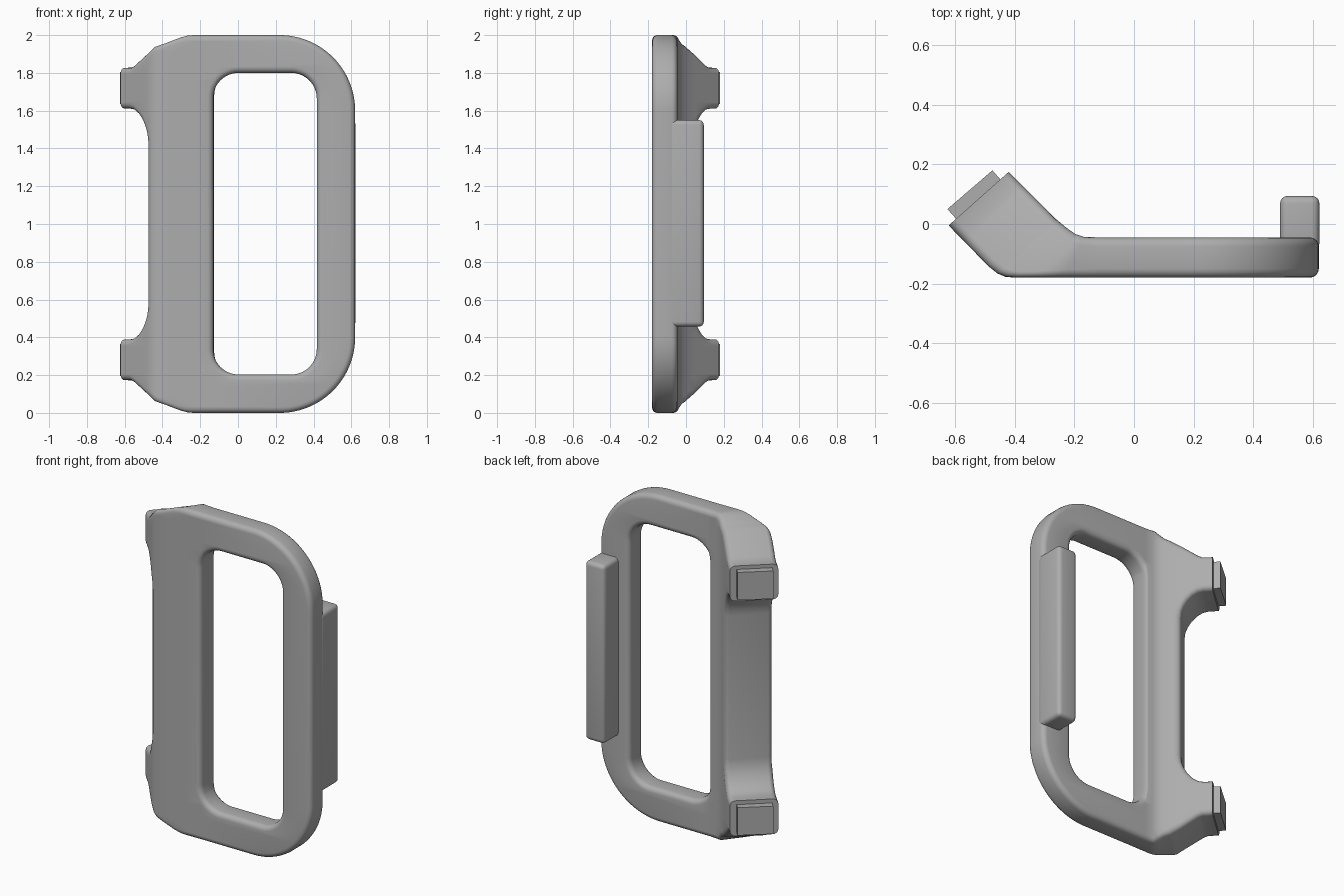
import bpy, bmesh, math
from mathutils import Vector

cube = bpy.data.objects.get("Cube")
if cube:
    bpy.data.objects.remove(cube)

grey = bpy.data.materials.new("plain_grey")
grey.use_nodes = True
colour = (0.42, 0.42, 0.42, 1)
grey.diffuse_color = colour
grey.node_tree.nodes["Principled BSDF"].inputs["Base Color"].default_value = colour

THICK, ROUND, END = 0.135, 0.03, -0.675

# Plan of the frame: outline position u, front point x y, back point x y
PLAN = [
    (END, -0.622, -0.005, -0.42, 0.175),
    (-0.49, -0.487, -0.143, -0.294, 0.049),
    (-0.455, -0.458, -0.166, -0.26, 0.015),
    (-0.43, -0.432, -0.177, -0.242, 0.0),
    (-0.40, -0.40, -0.18, -0.225, -0.014),
    (-0.32, -0.32, -0.18, -0.198, -0.033),
    (-0.23, -0.23, -0.18, -0.168, -0.043),
    (-0.12, -0.12, -0.18, -0.12, -0.045),
    (0.7, 0.7, -0.18, 0.7, -0.045),
]


def arc(cx, cz, r, start, steps=14):
    """Quarter turn, counter-clockwise."""
    angles = [math.radians(start + 90 * i / steps) for i in range(steps + 1)]
    return [(cx + r * math.cos(a), cz + r * math.sin(a)) for a in angles]


def rounded_rect(x0, x1, z0, z1, r):
    return (arc(x1 - r, z1 - r, r, 0) + arc(x0 + r, z1 - r, r, 90)
            + arc(x0 + r, z0 + r, r, 180) + arc(x1 - r, z0 + r, r, 270))


def wrap(u, depth, z):
    """Bend a flat point onto the plan, keeping the rounded rims true."""
    for a, b in zip(PLAN, PLAN[1:]):
        if u <= b[0] or b is PLAN[-1]:
            t = (u - a[0]) / (b[0] - a[0])
            fx, fy, bx, by = [p + (q - p) * t for p, q in zip(a[1:], b[1:])]
            break
    front, back = Vector((fx, fy, z)), Vector((bx, by, z))
    across = (back - front).normalized()
    if depth < THICK / 2:
        return front + across * depth
    return back - across * (THICK - depth)


def smooth(obj, angle=35):
    bpy.ops.object.select_all(action='DESELECT')
    obj.select_set(True)
    bpy.context.view_layer.objects.active = obj
    bpy.ops.object.shade_smooth_by_angle(angle=math.radians(angle))


def mesh_object(name, bm):
    bmesh.ops.recalc_face_normals(bm, faces=bm.faces)
    mesh = bpy.data.meshes.new(name)
    bm.to_mesh(mesh)
    bm.free()
    mesh.materials.append(grey)
    obj = bpy.data.objects.new(name, mesh)
    bpy.context.collection.objects.link(obj)
    smooth(obj)
    return obj


# Frame outline: big round corners on one side, two feet on the other
foot = [(-0.25, 2.0), (-0.285, 1.997), (-0.32, 1.988), (-0.45, 1.94), (-0.49, 1.907),
        (-0.59, 1.84), (-0.615, 1.828), (-0.75, 1.825), (-0.75, 1.612), (-0.62, 1.61),
        (-0.59, 1.603), (-0.56, 1.583), (-0.53, 1.55), (-0.51, 1.515),
        (-0.497, 1.48), (-0.492, 1.44)]
upper = arc(0.22, 1.6, 0.4, 0, 24) + foot
outline = upper + [(x, 2 - z) for x, z in reversed(upper)]
window = rounded_rect(-0.132, 0.417, 0.203, 1.8, 0.135)

# Flat plate with rounded rims
curve = bpy.data.curves.new("frame_outline", 'CURVE')
curve.dimensions = '2D'
curve.fill_mode = 'BOTH'
curve.extrude = THICK / 2 - ROUND
curve.bevel_depth = ROUND
curve.bevel_resolution = 3
curve.offset = -ROUND
for loop in (outline, window):
    spline = curve.splines.new('POLY')
    spline.points.add(len(loop) - 1)
    for point, (x, z) in zip(spline.points, loop):
        point.co = (x, z, 0, 1)
    spline.use_cyclic_u = True
helper = bpy.data.objects.new("frame_outline", curve)
bpy.context.collection.objects.link(helper)
bpy.context.view_layer.update()
flat = bpy.data.meshes.new_from_object(
    helper.evaluated_get(bpy.context.evaluated_depsgraph_get()))
bpy.data.objects.remove(helper)

# Cut along the bend lines, trim the feet square, then bend
bm = bmesh.new()
bm.from_mesh(flat)
bpy.data.meshes.remove(flat)
bmesh.ops.remove_doubles(bm, verts=bm.verts, dist=0.0002)
for row in PLAN[:-1]:
    cut = bmesh.ops.bisect_plane(
        bm, geom=bm.verts[:] + bm.edges[:] + bm.faces[:], dist=0.00001,
        plane_co=(row[0], 0, 0), plane_no=(1, 0, 0), clear_inner=row[0] == END)
    if row[0] == END:
        rim = [e for e in cut["geom_cut"] if isinstance(e, bmesh.types.BMEdge)]
        bmesh.ops.holes_fill(bm, edges=rim, sides=0)
for v in bm.verts:
    v.co = wrap(v.co.x, v.co.z + THICK / 2, v.co.y)
mesh_object("frame", bm)


def prism(name, plan, z0, z1, bevel=0.0):
    bm = bmesh.new()
    base = bm.faces.new([bm.verts.new((x, y, z0)) for x, y in plan])
    top = bmesh.ops.extrude_face_region(bm, geom=[base])
    bmesh.ops.translate(bm, vec=(0, 0, z1 - z0),
                        verts=[v for v in top["geom"] if isinstance(v, bmesh.types.BMVert)])
    if bevel:
        bmesh.ops.bevel(bm, geom=bm.edges[:], offset=bevel, segments=4,
                        profile=0.5, affect='EDGES')
    return mesh_object(name, bm)


# Long rib behind the rounded side
prism("back_rib", [(0.49, -0.09), (0.622, -0.09), (0.622, 0.094), (0.49, 0.094)],
      0.457, 1.55, 0.025)

# Pads on the ends of the feet
pad = [(-0.59, 0.01), (-0.44, 0.14), (-0.475, 0.18), (-0.626, 0.05)]
prism("upper_pad", pad, 1.635, 1.805)
prism("lower_pad", pad, 0.195, 0.365)
